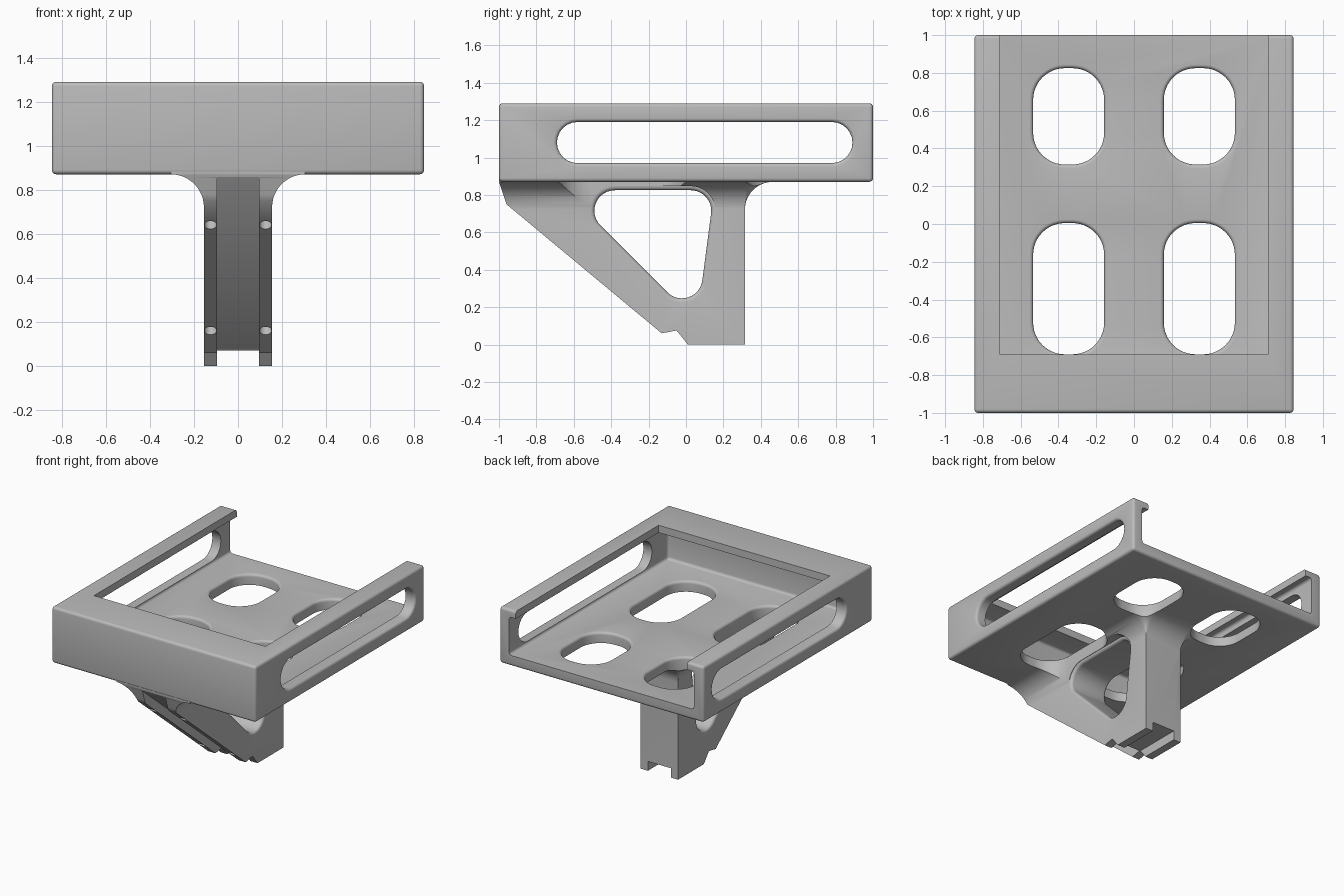
import bpy, bmesh
from math import pi, sin, cos, atan2, sqrt
from mathutils import Vector

cube = bpy.data.objects.get("Cube")
if cube:
    bpy.data.objects.remove(cube)

grey = bpy.data.materials.new("plain_grey")
grey.use_nodes = True
grey.diffuse_color = (0.5, 0.5, 0.5, 1)
grey.node_tree.nodes["Principled BSDF"].inputs["Base Color"].default_value = (0.5, 0.5, 0.5, 1)


def loft(name, rings):
    """Closed solid skinned through rings of equal point count."""
    bm = bmesh.new()
    rows = [[bm.verts.new(p) for p in ring] for ring in rings]
    n = len(rows[0])
    for a, b in zip(rows, rows[1:]):
        for i in range(n):
            j = (i + 1) % n
            bm.faces.new((a[i], a[j], b[j], b[i]))
    bm.faces.new(rows[0])
    bm.faces.new(rows[-1])
    bmesh.ops.recalc_face_normals(bm, faces=bm.faces)
    mesh = bpy.data.meshes.new(name)
    bm.to_mesh(mesh)
    bm.free()
    mesh.materials.append(grey)
    obj = bpy.data.objects.new(name, mesh)
    bpy.context.collection.objects.link(obj)
    return obj


def box(name, lo, hi, bevel=0):
    (x0, y0, z0), (x1, y1, z1) = lo, hi
    obj = loft(name, [[(x0, y0, z), (x1, y0, z), (x1, y1, z), (x0, y1, z)] for z in (z0, z1)])
    if bevel:
        mod = obj.modifiers.new("rounded_edges", 'BEVEL')
        mod.width, mod.segments = bevel, 4
    return obj


def outline(centres, r, steps=12):
    """Counter-clockwise outline around circles of radius r."""
    pts = []
    n = len(centres)
    for i, (u, v) in enumerate(centres):
        pu, pv = centres[i - 1]
        nu, nv = centres[(i + 1) % n]
        a = atan2(v - pv, u - pu) - pi / 2
        b = atan2(nv - v, nu - u) - pi / 2
        sweep = (b - a) % (2 * pi)
        for k in range(steps + 1):
            t = a + sweep * k / steps
            pts.append((u + r * cos(t), v + r * sin(t)))
    return pts


def flare(surface, r, end):
    """Depth and offset pairs that round the rim of an opening."""
    steps = [k * pi / 10 for k in range(6)]
    return [(surface - r + r * sin(a), r * (1 - cos(a))) for a in steps] + [(end, r)]


def side_opening(name, centres, r, surface, rim):
    half = flare(surface, rim, 1.2)
    sections = [(-w, o) for w, o in reversed(half)] + half
    return loft(name, [[(w, u, v) for u, v in outline(centres, r + o)] for w, o in sections])


def apply(obj):
    bpy.ops.object.select_all(action='DESELECT')
    bpy.context.view_layer.objects.active = obj
    obj.select_set(True)
    for mod in list(obj.modifiers):
        bpy.ops.object.modifier_apply(modifier=mod.name)


def combine(obj, tool, operation='DIFFERENCE'):
    mod = obj.modifiers.new("cut", 'BOOLEAN')
    mod.operation, mod.solver, mod.object = operation, 'EXACT', tool
    tool.hide_render = True
    apply(obj)


# Tray: rounded block, hollowed under an inward lip, open at the back
tray = box("tray", (-0.845, -1, 0.87), (0.845, 1, 1.29), 0.02)
apply(tray)
cavity = box("cavity_cutter", (-0.765, -0.88, 0.95), (0.765, 1.2, 1.235), 0.02)
mouth = box("mouth_cutter", (-0.71, -0.69, 1.1), (0.71, 1.3, 1.4))
slot = side_opening("slot_cutter", [(-0.58, 1.08), (0.78, 1.08)], 0.11, 0.845, 0.02)

# Arm: side profile with a slanted front and a notched foot
profile = [(-0.985, 0.9), (-1, 0.87), (-0.96, 0.75), (-0.13, 0.06), (-0.05, 0.075),
           (0.01, 0), (0.315, 0), (0.315, 0.9)]
arm = loft("arm", [[(x, y, z) for y, z in profile] for x in (-0.155, 0.155)])

# Flared fillet between arm and tray
R = 0.15
rings = []
for k in range(14):
    a = min(k, 12) / 12 * pi / 2
    f = R * (1 - cos(a))
    z = 0.72 + R * sin(a) + (0.012 if k == 13 else 0)
    front = -0.96 - (z - 0.75) / 3 if z > 0.75 else -0.96 + (0.75 - z) * 1.203
    front = max(front, -1)
    arc = [(0.1545 + f * cos(t), 0.3145 + f * sin(t)) for t in
           [i * pi / 16 for i in range(9)]] if k else \
          [(0.1545 + 0.0002 * cos(i * pi / 16), 0.3145 + 0.0002 * sin(i * pi / 16)) for i in range(9)]
    half_front = arc[0][0]
    ring = [(half_front, front, z)] + [(x, y, z) for x, y in arc]
    rings.append(ring + [(-x, y, z) for x, y, z in reversed(ring)])
fillet = loft("fillet_tool", rings)
combine(arm, fillet, 'UNION')

# Channel along the slanted face and under the foot
channel_profile = [(-1.01, 0.87), (-0.048, 0.07), (0.6, 0.07), (0.6, -0.2), (-0.4, -0.2), (-1.3, 0.87)]
channel = loft("channel_cutter", [[(x, y, z) for y, z in channel_profile] for x in (-0.095, 0.095)])

# Triangular window through the arm
window = side_opening("window_cutter", [(-0.38, 0.715), (-0.022, 0.357), (0.025, 0.715)], 0.11, 0.155, 0.022)

tools = [cavity, mouth, slot, fillet, channel, window]
for tool in (cavity, mouth, slot):
    combine(tray, tool)
for tool in (channel, window):
    combine(arm, tool)

# Four rounded openings in the tray floor, also trimming the fillet
for side in (-1, 1):
    for y0, y1 in ((-0.69, 0.005), (0.315, 0.825)):
        xs, r = side * 0.346, 0.168
        centres = [(xs - 0.02, y0 + r), (xs + 0.02, y0 + r), (xs + 0.02, y1 - r), (xs - 0.02, y1 - r)]
        sections = [(0.6, 0)] + flare(0.95, 0.02, 1.0)
        hole = loft("floor_hole_cutter", [[(u, v, w) for u, v in outline(centres, r + o)] for w, o in sections])
        combine(tray, hole)
        combine(arm, hole)
        tools.append(hole)

# Screw holes square to the slanted rails
along = Vector((0, 0.83, -0.69)).normalized()
inward = Vector((0, 0.69, 0.83)).normalized()
for side in (-1, 1):
    for z in (0.64, 0.16):
        c = Vector((side * 0.125, -0.96 + (0.75 - z) * 1.203, z))
        circle = [k * pi / 12 for k in range(24)]
        hole = loft("screw_hole_cutter", [[c + Vector((0.028 * cos(t), 0, 0)) + along * 0.028 * sin(t) + inward * w
                                           for t in circle] for w in (-0.05, 0.12)])
        combine(arm, hole)
        tools.append(hole)

for tool in tools:
    bpy.data.objects.remove(tool)

# Smooth the curved faces, keep hard edges
for obj in (tray, arm):
    bpy.ops.object.select_all(action='DESELECT')
    bpy.context.view_layer.objects.active = obj
    obj.select_set(True)
    bpy.ops.object.shade_smooth_by_angle(angle=0.6)
